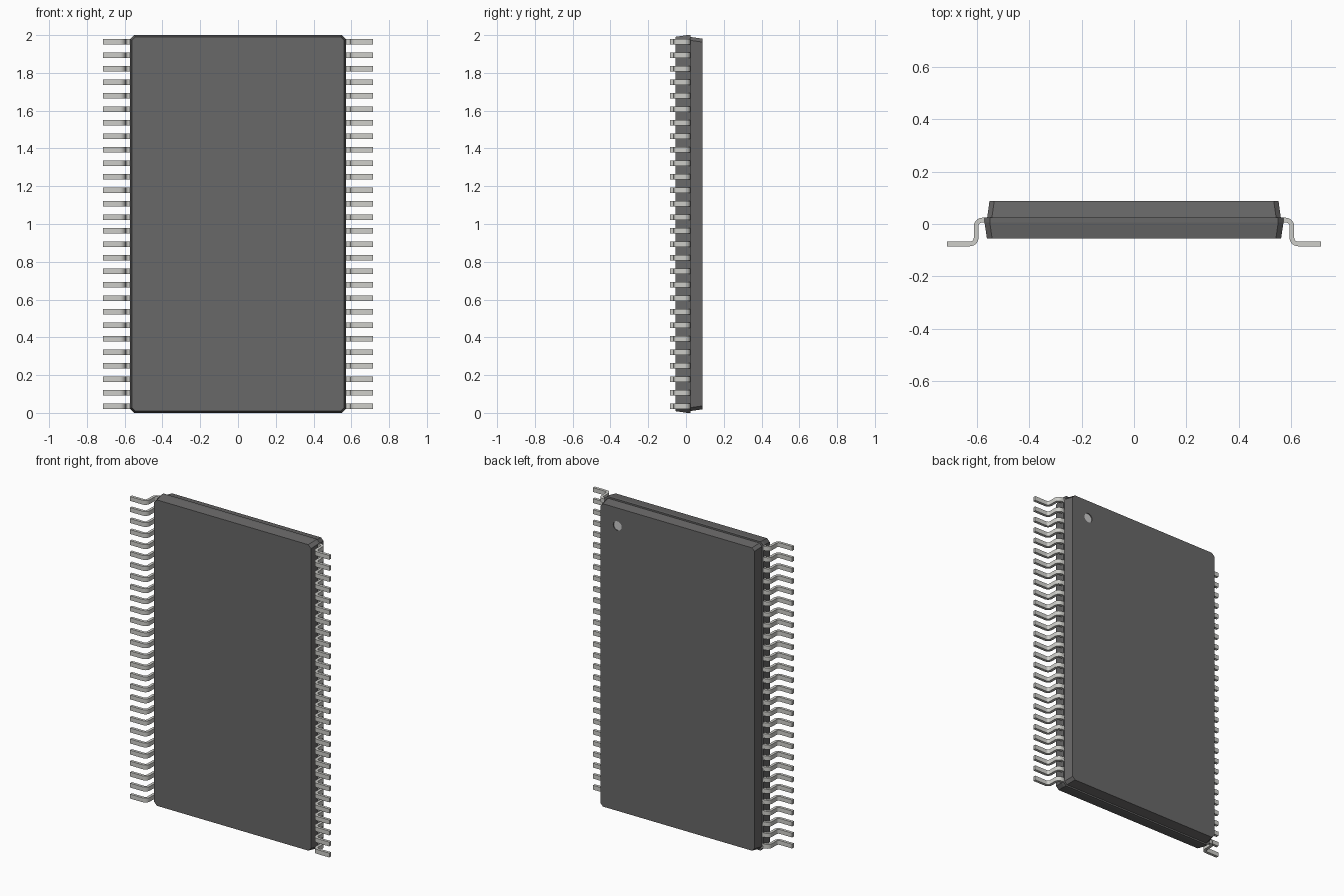
import bpy, bmesh, math

if "Cube" in bpy.data.objects:
    bpy.data.objects.remove(bpy.data.objects["Cube"])

PINS, PITCH, LEAD_W, LEAD_T = 28, 2 / 28, 0.028, 0.018


def material(name, rgb):
    m = bpy.data.materials.new(name)
    m.diffuse_color = (*rgb, 1)
    m.use_nodes = True
    m.node_tree.nodes["Principled BSDF"].inputs["Base Color"].default_value = m.diffuse_color
    return m


def add_object(name, bm, mat):
    bmesh.ops.recalc_face_normals(bm, faces=bm.faces)
    me = bpy.data.meshes.new(name)
    bm.to_mesh(me)
    bm.free()
    ob = bpy.data.objects.new(name, me)
    bpy.context.collection.objects.link(ob)
    me.materials.append(mat)
    return ob


def activate(ob):
    bpy.ops.object.select_all(action='DESELECT')
    ob.select_set(True)
    bpy.context.view_layer.objects.active = ob


def loft(rings):
    """Skin a list of equal-length closed rings and cap both ends."""
    bm = bmesh.new()
    loops = [[bm.verts.new(p) for p in r] for r in rings]
    n = len(loops[0])
    for a, b in zip(loops, loops[1:]):
        for i in range(n):
            j = (i + 1) % n
            bm.faces.new((a[i], a[j], b[j], b[i]))
    bm.faces.new(loops[0])
    bm.faces.new(loops[-1])
    return bm


def octagon(y, hx, hz, c):
    """Rectangle with cut corners, centred at z = 1."""
    quarter = [(hx, hz - c), (hx - c, hz)]
    pts = quarter + [(-x, z) for x, z in reversed(quarter)]
    pts += [(-x, -z) for x, z in pts]
    return [(x, y, 1 + z) for x, z in pts]


def disc(y0, y1, r):
    ang = [2 * math.pi * i / 32 for i in range(32)]
    return loft([[(0.43 + r * math.cos(a), y, 1.865 + r * math.sin(a)) for a in ang]
                 for y in (y0, y1)])


plastic = material("dark_plastic", (0.14, 0.138, 0.138))
metal = material("lead_metal", (0.62, 0.62, 0.59))
mark = material("pale_mark", (0.6, 0.6, 0.6))

# Moulded body: tapered front half, flat parting band, stepped-in back half
body = add_object("package_body", loft([
    octagon(-0.055, 0.562, 0.991, 0.02),
    octagon(0.006, 0.571, 1.0, 0.02),
    octagon(0.024, 0.571, 1.0, 0.02),
    octagon(0.024, 0.561, 0.990, 0.018),
    octagon(0.088, 0.552, 0.981, 0.018)]), plastic)

# Shallow round recess with a pale disc marking the first lead
cutter = add_object("mark_cutter", disc(0.082, 0.12, 0.03), plastic)
cutter.hide_render = True
cut = body.modifiers.new("recess", 'BOOLEAN')
cut.operation, cut.object, cut.solver = 'DIFFERENCE', cutter, 'EXACT'
activate(body)
bpy.ops.object.modifier_apply(modifier="recess")
bpy.data.objects.remove(cutter)
add_object("orientation_mark", disc(0.079, 0.0825, 0.03), mark)

# Gull-wing lead: centreline of (x, y, heading) swept with a rectangular section
R, xm, yt, yb = 0.0235, 0.603, 0.015, -0.076
path = [(0.55, yt, 0)]
for i in range(7):
    a = math.pi / 2 * i / 6
    path.append((xm - R + R * math.sin(a), yt - R + R * math.cos(a), -a))
for i in range(7):
    a = math.pi / 2 * (1 - i / 6)
    path.append((xm + R - R * math.sin(a), yb + R - R * math.cos(a), -a))
path.append((0.714, yb, 0))

z0, h, w = PITCH / 2, LEAD_T / 2, LEAD_W / 2
rings = []
for x, y, a in path:
    nx, ny = -math.sin(a) * h, math.cos(a) * h
    rings.append([(x + s * nx, y + s * ny, z0 + t * w)
                  for s, t in ((1, 1), (1, -1), (-1, -1), (-1, 1))])
leads = add_object("leads", loft(rings), metal)
activate(leads)
for p in leads.data.polygons:
    p.use_smooth = True
bpy.ops.object.shade_smooth_by_angle(angle=math.radians(30))

# Repeat up the side, then mirror to the other side
arr = leads.modifiers.new("row", 'ARRAY')
arr.count = PINS
arr.use_relative_offset = False
arr.use_constant_offset = True
arr.constant_offset_displace = (0, 0, PITCH)
mir = leads.modifiers.new("other_side", 'MIRROR')
mir.use_axis = (True, False, False)
